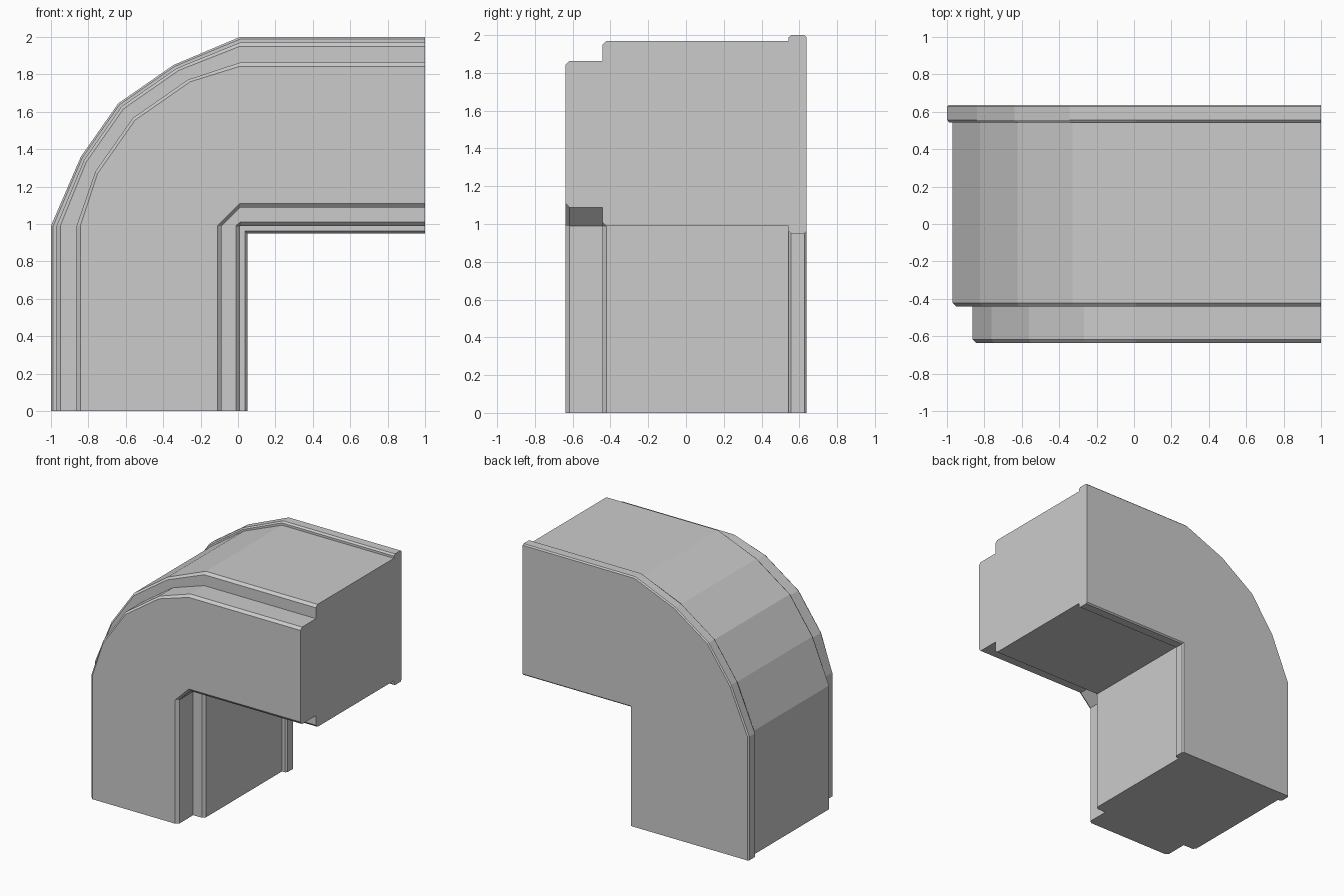
import bpy, bmesh

if "Cube" in bpy.data.objects:
    bpy.data.objects.remove(bpy.data.objects["Cube"])

CX, CZ = 0.01, 0.99   # pivot of the bend

# Outer bend corners of the rim, pulled inward diagonally by the inset
BEND = [(-0.84, 1.36), (-0.64, 1.645), (-0.345, 1.85)]


def outline(t, s):
    """Elbow outline in x/z: t = inset of outer side, s = inset of inner side."""
    pts = [(-1 + t, 0), (-1 + t, CZ)]
    pts += [(x + 0.57 * t, z - 0.57 * t) for x, z in BEND]
    pts += [(CX, 2 - t), (1, 2 - t), (1, CZ + s)]
    if s > 0:    # chamfered inner corner
        pts += [(CX, CZ + s), (CX - s, CZ)]
    else:        # sharp inner corner
        pts += [(CX - s, CZ + s)] * 2
    return pts + [(CX - s, 0)]


# Cross-section along the depth: (y, outer inset, inner inset)
STATIONS = [
    (-0.637, 0.157, 0.12), (-0.617, 0.137, 0.097), (-0.442, 0.137, 0.097),  # front step
    (-0.442, 0.05, 0.02), (-0.422, 0.03, 0.0), (0.543, 0.03, 0.0),          # main body
    (0.543, 0.012, -0.028), (0.557, 0.0, -0.04),                            # back rim
    (0.627, 0.0, -0.04), (0.637, 0.01, -0.03),
]

# Loft the outlines into one closed solid
bm = bmesh.new()
rings = [[bm.verts.new((x, y, z)) for x, z in outline(t, s)] for y, t, s in STATIONS]
for a, b in zip(rings, rings[1:]):
    for i in range(len(a)):
        j = (i + 1) % len(a)
        bm.faces.new((a[i], a[j], b[j], b[i]))
bm.faces.new(rings[0])
bm.faces.new(rings[-1])
bmesh.ops.remove_doubles(bm, verts=bm.verts, dist=1e-4)
bmesh.ops.recalc_face_normals(bm, faces=bm.faces)

mesh = bpy.data.meshes.new("elbow_block")
bm.to_mesh(mesh)
bm.free()
bpy.context.collection.objects.link(bpy.data.objects.new("elbow_block", mesh))
